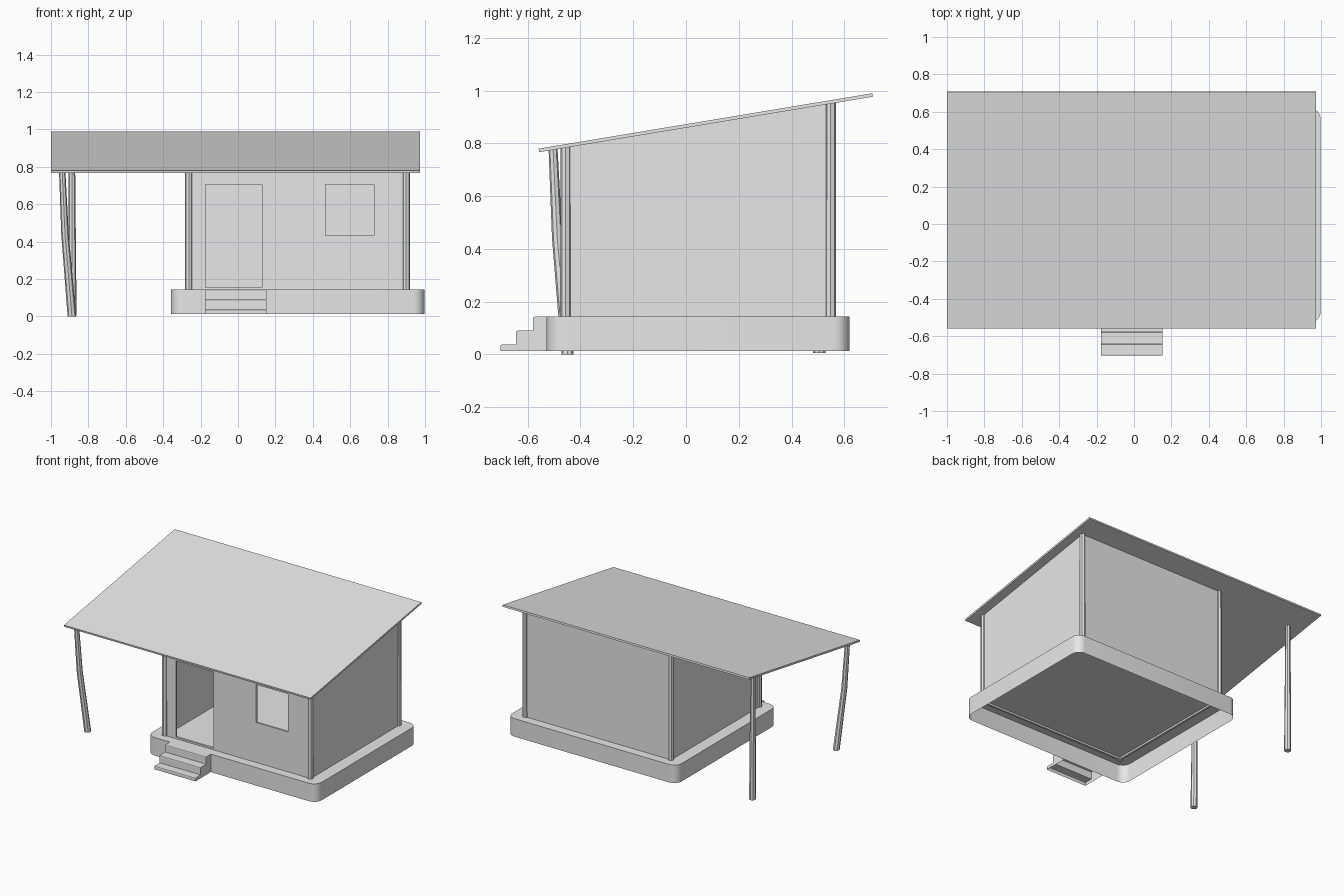
import bpy, bmesh, math
from mathutils import Vector

cube = bpy.data.objects.get("Cube")
if cube:
    bpy.data.objects.remove(cube, do_unlink=True)

grey = bpy.data.materials.new("plain_grey")
grey.use_nodes = True
grey.diffuse_color = (0.8, 0.8, 0.8, 1)
grey.node_tree.nodes["Principled BSDF"].inputs["Base Color"].default_value = (0.8, 0.8, 0.8, 1)


def finish(name, bm):
    bmesh.ops.recalc_face_normals(bm, faces=bm.faces)
    mesh = bpy.data.meshes.new(name)
    bm.to_mesh(mesh)
    bm.free()
    mesh.materials.append(grey)
    obj = bpy.data.objects.new(name, mesh)
    bpy.context.collection.objects.link(obj)
    return obj


def prism(name, points, push, open_sides=()):
    """Extrude a flat outline along push, leaving out faces that point along open_sides."""
    bm = bmesh.new()
    face = bm.faces.new([bm.verts.new(p) for p in points])
    ext = bmesh.ops.extrude_face_region(bm, geom=[face], use_keep_orig=True)
    moved = [v for v in ext["geom"] if isinstance(v, bmesh.types.BMVert)]
    bmesh.ops.translate(bm, verts=moved, vec=push)
    bmesh.ops.recalc_face_normals(bm, faces=bm.faces)
    bm.normal_update()
    gone = [f for f in bm.faces if any(f.normal.dot(Vector(d)) > 0.99 for d in open_sides)]
    bmesh.ops.delete(bm, geom=gone, context="FACES")
    return finish(name, bm)


def side_prism(name, profile, x0, x1, open_sides=()):
    return prism(name, [(x0, y, z) for y, z in profile], (x1 - x0, 0, 0), open_sides)


def box(name, x0, x1, y0, y1, z0, z1):
    return side_prism(name, [(y0, z0), (y1, z0), (y1, z1), (y0, z1)], x0, x1)


def pole(name, path, sides=8):
    """Faceted tube through (x, y, z, radius) stations."""
    bm = bmesh.new()
    rings = []
    for x, y, z, r in path:
        turns = [math.tau * i / sides for i in range(sides)]
        rings.append([bm.verts.new((x + r * math.cos(a), y + r * math.sin(a), z)) for a in turns])
    for low, high in zip(rings, rings[1:]):
        for i in range(sides):
            j = (i + 1) % sides
            bm.faces.new((low[i], low[j], high[j], high[i]))
    bm.faces.new(rings[0])
    bm.faces.new(rings[-1])
    return finish(name, bm)


def cut(target, cutter):
    mod = target.modifiers.new("cut", "BOOLEAN")
    mod.operation = "DIFFERENCE"
    mod.solver = "EXACT"
    mod.object = cutter
    bpy.context.view_layer.update()
    deps = bpy.context.evaluated_depsgraph_get()
    mesh = bpy.data.meshes.new_from_object(target.evaluated_get(deps))
    target.modifiers.clear()
    target.data = mesh
    bpy.data.objects.remove(cutter, do_unlink=True)


# Shared measures
X0, X1, Y0, Y1 = -0.263, 0.899, -0.456, 0.548   # wall centre lines
FLOOR, BOTTOM, HALF = 0.143, 0.013, 0.0075
ROOF_Y0, ROOF_Y1, ROOF_Z0, ROOF_Z1 = -0.557, 0.708, 0.767, 0.977


def under_roof(y):
    return ROOF_Z0 + (ROOF_Z1 - ROOF_Z0) * (y - ROOF_Y0) / (ROOF_Y1 - ROOF_Y0)


# Rounded plinth, open underneath
radius, steps = 0.06, 6
corners = [(0.998, 0.62, 0), (-0.358, 0.62, 1), (-0.358, -0.528, 2), (0.998, -0.528, 3)]
outline = []
for cx, cy, quarter in corners:
    sx, sy = (1 if cx > 0 else -1), (1 if cy > 0 else -1)
    for i in range(steps + 1):
        a = math.pi / 2 * (quarter + i / steps)
        outline.append((cx - sx * radius + radius * math.cos(a),
                        cy - sy * radius + radius * math.sin(a), BOTTOM))
plinth = prism("plinth", outline, (0, 0, FLOOR - BOTTOM), [(0, 0, -1)])
bpy.ops.object.select_all(action="DESELECT")
plinth.select_set(True)
bpy.context.view_layer.objects.active = plinth
bpy.ops.object.shade_smooth_by_angle(angle=math.radians(30))

# Entrance steps, hollow beneath
profile, low, nose = [], BOTTOM, 0.006
for y, z in ((-0.704, 0.037), (-0.644, 0.09), (-0.58, FLOOR)):
    profile += [(y, low), (y, z - nose), (y + nose * 0.3, z - nose * 0.3), (y + nose, z)]
    low = z
profile += [(-0.528, FLOOR), (-0.528, BOTTOM)]
side_prism("entrance_steps", profile, -0.176, 0.152, [(0, 0, -1), (0, 1, 0)])

# Walls: sloping shell with doorway and window openings
def shell(name, grow, z0, lift):
    ya, yb = Y0 - grow, Y1 + grow
    return side_prism(name, [(ya, z0), (yb, z0), (yb, under_roof(yb) + lift),
                             (ya, under_roof(ya) + lift)], X0 - grow, X1 + grow)

walls = shell("walls", HALF, 0.13, 0.003)
cut(walls, shell("room_cutter", -HALF, 0.05, 0.1))
cut(walls, box("door_cutter", -0.173, 0.127, Y0 - 0.05, Y0 + 0.05, 0.155, 0.706))
cut(walls, box("window_cutter", 0.469, 0.726, Y0 - 0.05, Y0 + 0.05, 0.432, 0.706))

# Corner posts
for side, x in (("right", X0), ("left", X1)):
    for end, y in (("front", Y0), ("back", Y1)):
        pole(f"{end}_{side}_post", [(x, y, 0.13, 0.021), (x, y, under_roof(y) + 0.005, 0.02)])

# Free-standing poles under the overhang
pole("bent_front_pole", [(-0.888, -0.449, 0, 0.023), (-0.925, -0.488, 0.44, 0.02),
                         (-0.94, -0.504, 0.78, 0.017)])
pole("straight_back_pole", [(-0.886, 0.505, 0.006, 0.023), (-0.889, 0.505, 0.948, 0.017)])

# Roof slab
thick = 0.013
side_prism("roof", [(ROOF_Y0, ROOF_Z0), (ROOF_Y1, ROOF_Z1), (ROOF_Y1 - 0.002, ROOF_Z1 + thick),
                    (ROOF_Y0 - 0.002, ROOF_Z0 + thick)], -1.0, 0.972)
